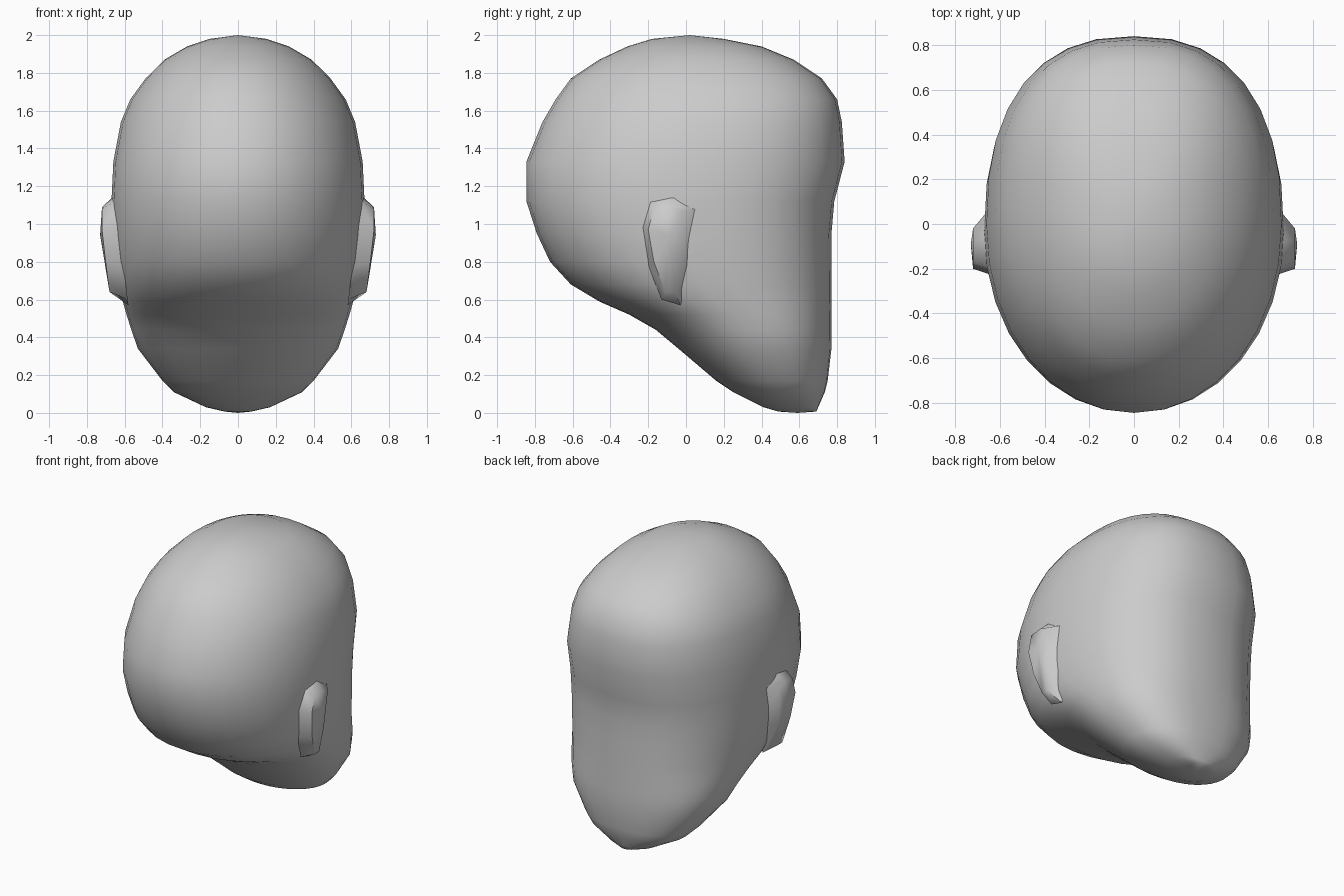
import bpy, bmesh, math

if "Cube" in bpy.data.objects:
    bpy.data.objects.remove(bpy.data.objects["Cube"])


def finish(bm, name, angle):
    bmesh.ops.recalc_face_normals(bm, faces=bm.faces)
    mesh = bpy.data.meshes.new(name)
    bm.to_mesh(mesh)
    bm.free()
    obj = bpy.data.objects.new(name, mesh)
    bpy.context.collection.objects.link(obj)
    bpy.ops.object.select_all(action='DESELECT')
    obj.select_set(True)
    bpy.context.view_layer.objects.active = obj
    bpy.ops.object.shade_smooth_by_angle(angle=math.radians(angle))
    return obj


def loft(rings, start=None, end=None):
    bm = bmesh.new()
    rows = [[bm.verts.new(p) for p in r] for r in rings]
    n = len(rows[0])
    for a, b in zip(rows, rows[1:]):
        for i in range(n):
            j = (i + 1) % n
            bm.faces.new((a[i], a[j], b[j], b[i]))
    for row, tip in ((rows[0], start), (rows[-1], end)):
        if tip:
            v = bm.verts.new(tip)
            for i in range(n):
                bm.faces.new((row[i], row[(i + 1) % n], v))
    return bm


def power(v, e):
    return math.copysign(abs(v) ** e, v)


# Head: horizontal sections (z, rear y, face y, half width)
sections = [
    (0.007, 0.49, 0.69, 0.07), (0.03, 0.41, 0.70, 0.17), (0.11, 0.25, 0.735, 0.34),
    (0.17, 0.16, 0.75, 0.40), (0.34, -0.04, 0.77, 0.53), (0.44, -0.16, 0.77, 0.565),
    (0.52, -0.30, 0.77, 0.59), (0.59, -0.46, 0.77, 0.61), (0.68, -0.61, 0.77, 0.63),
    (0.80, -0.72, 0.77, 0.65), (0.95, -0.79, 0.77, 0.662), (1.12, -0.845, 0.785, 0.67),
    (1.33, -0.845, 0.84, 0.66), (1.54, -0.76, 0.825, 0.62), (1.66, -0.69, 0.80, 0.57),
    (1.77, -0.61, 0.72, 0.49), (1.87, -0.46, 0.57, 0.39), (1.94, -0.31, 0.40, 0.27),
    (1.98, -0.18, 0.20, 0.15),
]
SEG = 32
rings = []
for z, rear, face, w in sections:
    mid = (rear + face) / 2
    ring = []
    for i in range(SEG):
        a = 2 * math.pi * i / SEG
        c, s = math.cos(a), math.sin(a)
        e = 2 / 2.4 if s > 0 else 2 / 2.05
        depth = (face - mid) if s > 0 else (mid - rear)
        ring.append((w * power(c, e), mid + depth * power(s, e), z))
    rings.append(ring)
finish(loft(rings, (0, 0.59, 0), (0, 0.02, 2.0)), "head", 80)

# Ears: shallow bumps, (y, z) outlines for the root and the raised rim
root = [(0.07, 1.08), (-0.06, 1.15), (-0.19, 1.12), (-0.23, 0.98),
        (-0.20, 0.78), (-0.13, 0.60), (-0.03, 0.57), (0.04, 0.78)]
rim = [(-0.02, 1.07), (-0.08, 1.09), (-0.17, 1.08), (-0.20, 0.97),
       (-0.17, 0.80), (-0.11, 0.64), (-0.06, 0.64), (-0.04, 0.80)]
for side, name in ((1, "right_ear"), (-1, "left_ear")):
    base = [(side * (0.58 + 0.07 * (z - 0.57) / 0.55), y, z) for y, z in root]
    top = [(side * (0.675 + 0.045 * min(1, (z - 0.6) / 0.35)), y, z) for y, z in rim]
    finish(loft([base, top], None, (side * 0.73, -0.09, 0.94)), name, 60)
